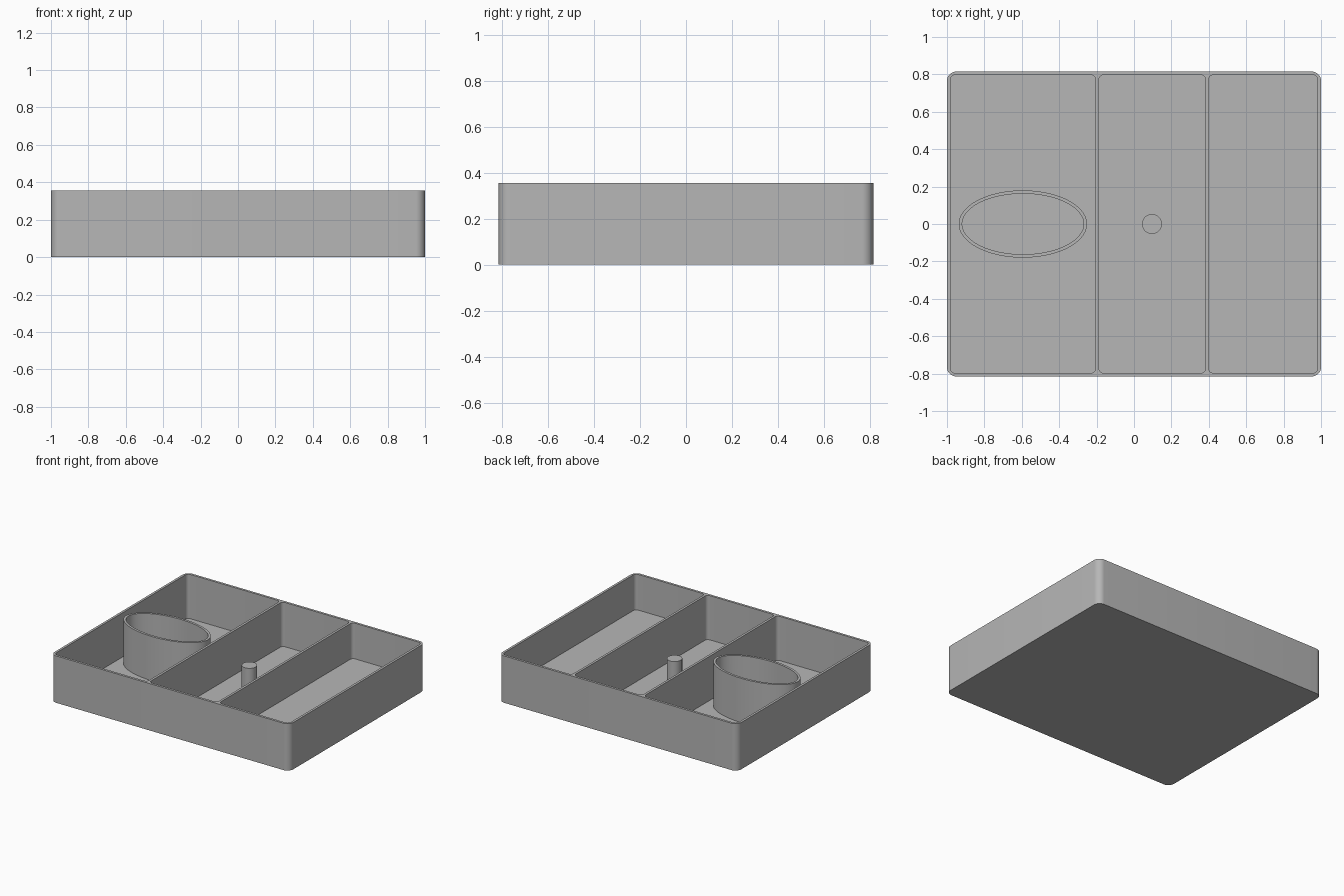
import bpy
import bmesh
from math import sin, cos, pi, radians

if "Cube" in bpy.data.objects:
    bpy.data.objects.remove(bpy.data.objects["Cube"], do_unlink=True)

HEIGHT, FLOOR, DEPTH = 0.355, 0.02, 0.815

grey = bpy.data.materials.new("plain grey")
grey.use_nodes = True
colour = (0.47, 0.47, 0.47, 1)
grey.diffuse_color = colour
grey.node_tree.nodes["Principled BSDF"].inputs["Base Color"].default_value = colour


def rounded_rect(x0, x1, y0, y1, r, steps=10):
    """Outline of a rectangle with round corners."""
    centres = [(x1 - r, y1 - r), (x0 + r, y1 - r), (x0 + r, y0 + r), (x1 - r, y0 + r)]
    points = []
    for i, (cx, cy) in enumerate(centres):
        for k in range(steps + 1):
            a = (i + k / steps) * pi / 2
            points.append((cx + r * cos(a), cy + r * sin(a)))
    return points


def ellipse(cx, rx, ry, steps=72):
    """Outline of an ellipse centred on y = 0."""
    angles = [2 * pi * k / steps for k in range(steps)]
    return [(cx + rx * cos(a), ry * sin(a)) for a in angles]


def prism(name, outline, z0, z1):
    """Solid made by raising an outline from z0 to z1."""
    bm = bmesh.new()
    face = bm.faces.new([bm.verts.new((x, y, z0)) for x, y in outline])
    top = bmesh.ops.extrude_face_region(bm, geom=[face])["geom"]
    for v in top:
        if isinstance(v, bmesh.types.BMVert):
            v.co.z = z1
    bmesh.ops.recalc_face_normals(bm, faces=bm.faces[:])
    mesh = bpy.data.meshes.new(name)
    bm.to_mesh(mesh)
    bm.free()
    mesh.materials.append(grey)
    obj = bpy.data.objects.new(name, mesh)
    bpy.context.collection.objects.link(obj)
    return obj


def activate(obj):
    bpy.ops.object.select_all(action="DESELECT")
    obj.select_set(True)
    bpy.context.view_layer.objects.active = obj


def cut(obj, cutter):
    """Subtract the cutter, then discard it."""
    cutter.hide_render = True
    mod = obj.modifiers.new("cut", "BOOLEAN")
    mod.operation = "DIFFERENCE"
    mod.solver = "EXACT"
    mod.object = cutter
    activate(obj)
    bpy.ops.object.modifier_apply(modifier=mod.name)
    bpy.data.objects.remove(cutter, do_unlink=True)


# Tray body with three rounded compartments
tray = prism("tray", rounded_rect(-1, 1, -DEPTH, DEPTH, 0.05), 0, HEIGHT)
inner = DEPTH - 0.018
for x0, x1, floor in [(-0.982, -0.205, FLOOR), (-0.187, 0.382, FLOOR), (0.4, 0.982, 0.085)]:
    pocket = rounded_rect(x0, x1, -inner, inner, 0.025)
    cut(tray, prism("pocket_cutter", pocket, floor, HEIGHT + 0.1))

# Open oval holder in the wide compartment
holder = prism("oval_holder", ellipse(-0.594, 0.343, 0.18), FLOOR, HEIGHT)
cut(holder, prism("holder_cutter", ellipse(-0.594, 0.325, 0.162), FLOOR - 0.1, HEIGHT + 0.1))

# Round peg in the middle compartment
peg = prism("peg", ellipse(0.096, 0.053, 0.053, 48), FLOOR, 0.255)

for part in (tray, holder, peg):
    activate(part)
    bpy.ops.object.shade_smooth_by_angle(angle=radians(30))
